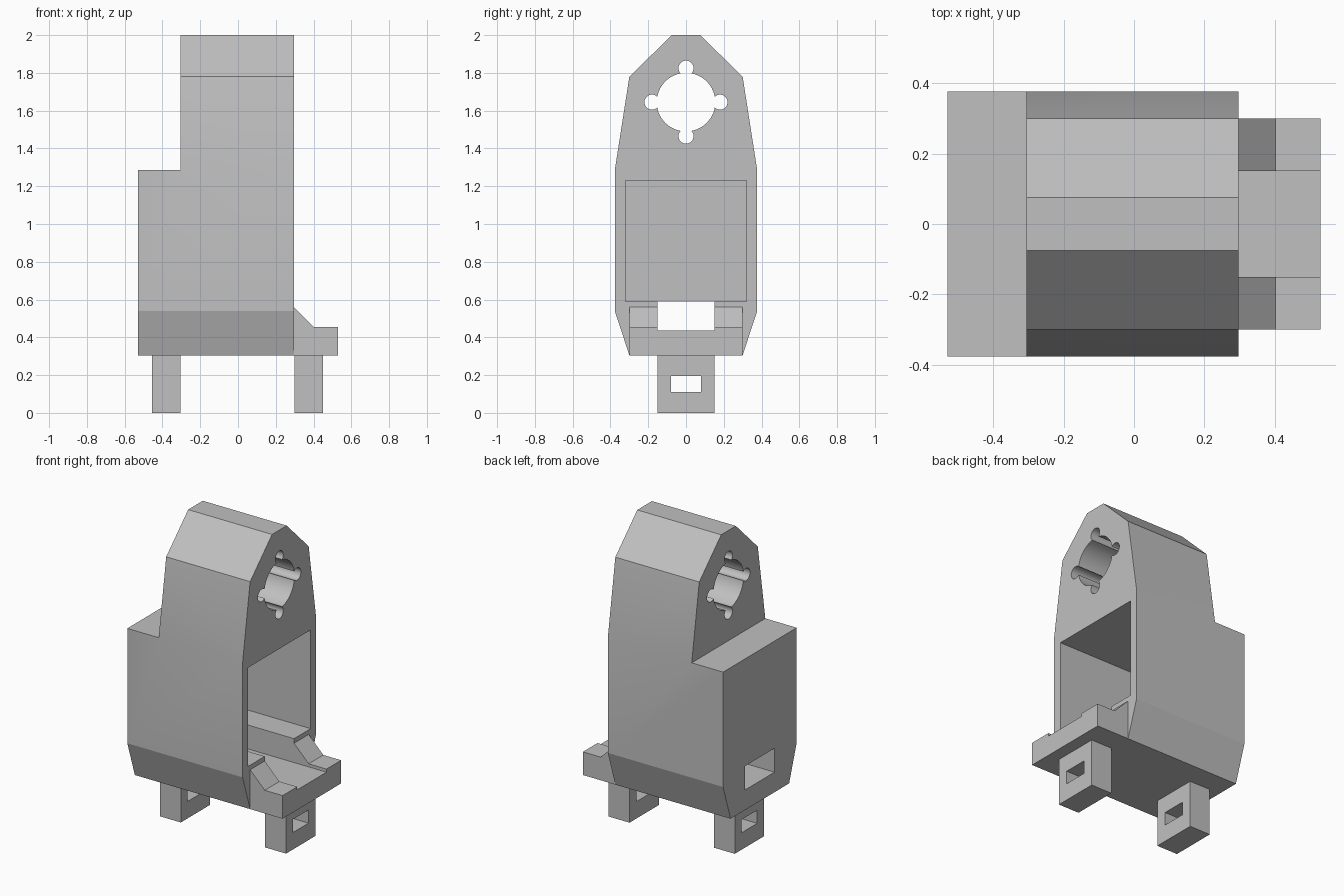
import bpy
import bmesh
from math import cos, sin, pi, radians
from mathutils import Vector

cube = bpy.data.objects.get("Cube")
if cube:
    bpy.data.objects.remove(cube, do_unlink=True)

grey = bpy.data.materials.new("plain_grey")
grey.use_nodes = True
colour = (0.53, 0.53, 0.53, 1)
grey.diffuse_color = colour
grey.node_tree.nodes["Principled BSDF"].inputs["Base Color"].default_value = colour


def prism(name, outline, axis, low, high):
    """Extrude a 2D outline along x (outline in y, z) or y (outline in x, z)."""
    bm = bmesh.new()
    place = (lambda a, b: (low, a, b)) if axis == "x" else (lambda a, b: (a, low, b))
    face = bm.faces.new([bm.verts.new(place(a, b)) for a, b in outline])
    made = bmesh.ops.extrude_face_region(bm, geom=[face])["geom"]
    step = Vector((high - low, 0, 0)) if axis == "x" else Vector((0, high - low, 0))
    bmesh.ops.translate(bm, vec=step, verts=[v for v in made if isinstance(v, bmesh.types.BMVert)])
    bmesh.ops.recalc_face_normals(bm, faces=bm.faces)
    mesh = bpy.data.meshes.new(name)
    bm.to_mesh(mesh)
    bm.free()
    mesh.materials.append(grey)
    obj = bpy.data.objects.new(name, mesh)
    bpy.context.collection.objects.link(obj)
    return obj


def box(name, x, y, z):
    return prism(name, [(y[0], z[0]), (y[1], z[0]), (y[1], z[1]), (y[0], z[1])], "x", *x)


def rod(name, y, z, radius, sides):
    ring = [(y + radius * cos(2 * pi * i / sides), z + radius * sin(2 * pi * i / sides))
            for i in range(sides)]
    return prism(name, ring, "x", -0.7, 0.7)


def carve(obj, *cutters):
    """Subtract every cutter, apply the result and discard the cutters."""
    for cutter in cutters:
        cutter.hide_render = True
        mod = obj.modifiers.new(cutter.name, "BOOLEAN")
        mod.operation, mod.solver, mod.object = "DIFFERENCE", "EXACT", cutter
    bpy.context.view_layer.update()
    result = bpy.data.meshes.new_from_object(obj.evaluated_get(bpy.context.evaluated_depsgraph_get()))
    obj.modifiers.clear()
    obj.data = result
    for cutter in cutters:
        bpy.data.objects.remove(cutter, do_unlink=True)


# Housing: tapered outline, stepped at the back, hollow inside
half = [(0.3, 0.305), (0.377, 0.54), (0.377, 1.285), (0.3, 1.78), (0.075, 2.0)]
housing = prism("housing", half + [(-y, z) for y, z in reversed(half)], "x", -0.53, 0.297)
hole_z, lobe = 1.645, 0.18
carve(
    housing,
    box("back_step", (-0.7, -0.305), (-0.6, 0.6), (1.285, 2.2)),
    box("chamber", (-0.475, 0.5), (-0.32, 0.32), (0.59, 1.23)),
    box("channel", (-0.7, 0.5), (-0.15, 0.15), (0.435, 0.59)),
    rod("bore", 0, hole_z, 0.155, 64),
    *[rod("bore_lobe", lobe * cos(k * pi / 2), hole_z + lobe * sin(k * pi / 2), 0.04, 32)
      for k in range(4)],
)

# Projecting tray with sloped side rails and a sunken channel
tray = prism("tray", [(0.297, 0.305), (0.53, 0.305), (0.53, 0.455), (0.402, 0.455), (0.297, 0.56)],
             "y", -0.3, 0.3)
carve(tray, box("tray_channel", (0.1, 0.7), (-0.15, 0.15), (0.435, 0.7)))

# Slotted feet
parts = [housing, tray]
for name, x in (("back_foot", -0.38), ("front_foot", 0.375)):
    foot = box(name, (x - 0.075, x + 0.075), (-0.15, 0.15), (0, 0.305))
    carve(foot, box("foot_slot", (x - 0.2, x + 0.2), (-0.08, 0.08), (0.11, 0.195)))
    parts.append(foot)

# Smooth bore walls, crisp edges elsewhere
bpy.ops.object.select_all(action="DESELECT")
for part in parts:
    part.select_set(True)
bpy.context.view_layer.objects.active = housing
bpy.ops.object.shade_smooth_by_angle(angle=radians(14))
